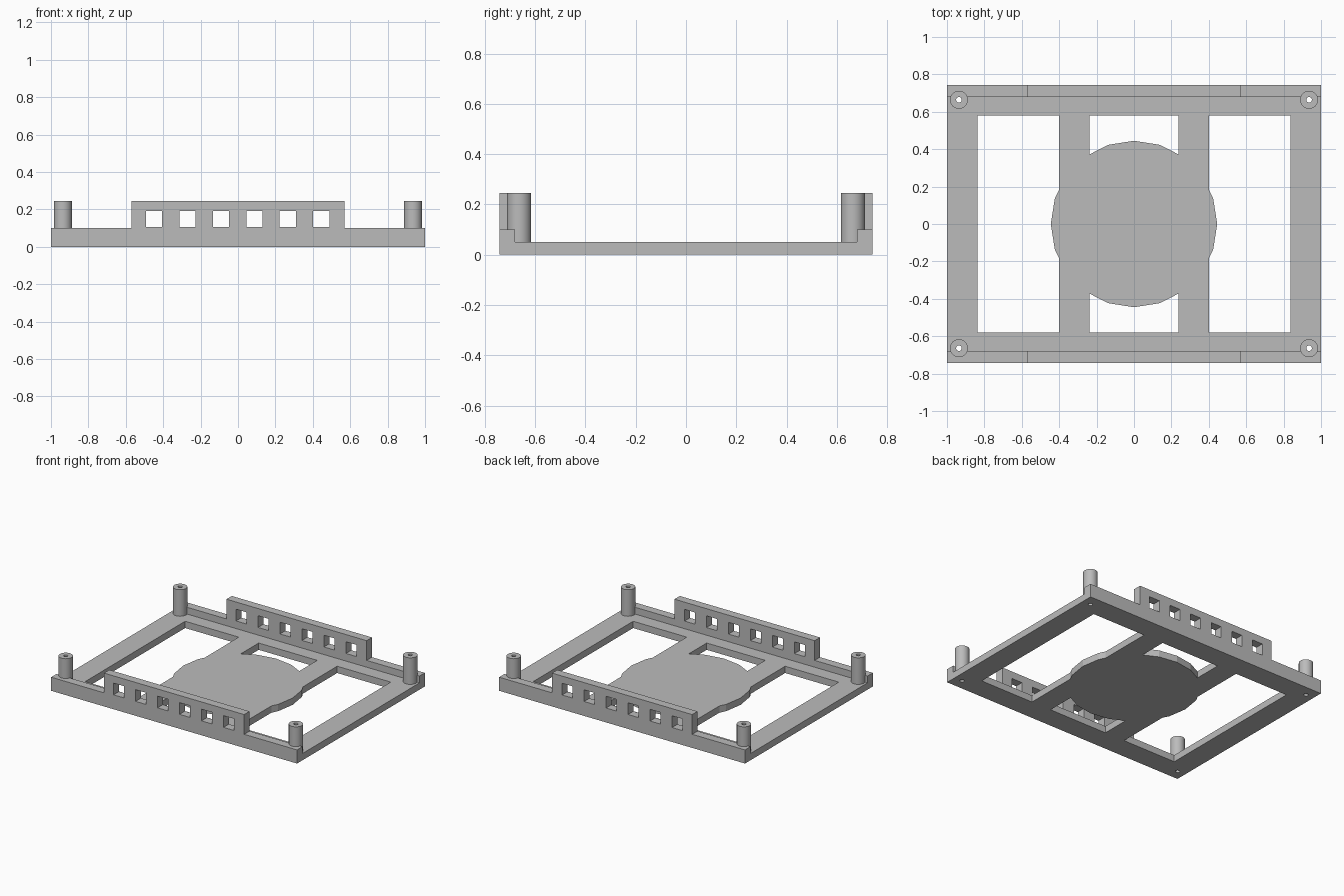
import bpy, bmesh, math
from mathutils import Matrix

cube = bpy.data.objects.get("Cube")
if cube:
    bpy.data.objects.remove(cube, do_unlink=True)

grey = bpy.data.materials.new("plain_grey")
grey.use_nodes = True
grey.diffuse_color = (0.5, 0.5, 0.5, 1)
grey.node_tree.nodes["Principled BSDF"].inputs["Base Color"].default_value = (0.5, 0.5, 0.5, 1)

PLATE, RIDGE, TOP = 0.05, 0.10, 0.245     # heights
HALF_Y, RIDGE_IN = 0.742, 0.68            # outer edge and inner ridge face
DISC_R, STEP = 0.445, math.radians(18)    # 20-sided centre disc
POST_X, POST_Y = 0.936, 0.664


def rect(x0, x1, y0, y1):
    return [(x0, y0), (x1, y0), (x1, y1), (x0, y1)]


def circle(cx, cy, r, n=32):
    return [(cx + r * math.cos(2 * math.pi * i / n),
             cy + r * math.sin(2 * math.pi * i / n)) for i in range(n)]


def slab(name, loops, thickness, matrix):
    """Extrude an outline with holes, centred on its own plane."""
    curve = bpy.data.curves.new(name, 'CURVE')
    curve.dimensions = '2D'
    curve.fill_mode = 'BOTH'
    curve.extrude = thickness / 2
    for loop in loops:
        spline = curve.splines.new('POLY')
        spline.points.add(len(loop) - 1)
        for point, (x, y) in zip(spline.points, loop):
            point.co = (x, y, 0, 1)
        spline.use_cyclic_u = True
    temp = bpy.data.objects.new(name + "_outline", curve)
    bpy.context.collection.objects.link(temp)
    graph = bpy.context.evaluated_depsgraph_get()
    mesh = bpy.data.meshes.new_from_object(temp.evaluated_get(graph))
    bpy.data.objects.remove(temp, do_unlink=True)
    bpy.data.curves.remove(curve)

    bm = bmesh.new()
    bm.from_mesh(mesh)
    bmesh.ops.remove_doubles(bm, verts=bm.verts, dist=1e-5)
    bm.transform(matrix)
    bmesh.ops.recalc_face_normals(bm, faces=bm.faces)
    for face in bm.faces:
        face.smooth = False
        face.material_index = 0
    bm.to_mesh(mesh)
    bm.free()
    mesh.materials.clear()
    mesh.materials.append(grey)
    mesh.name = name
    obj = bpy.data.objects.new(name, mesh)
    bpy.context.collection.objects.link(obj)
    return obj


# Base plate: frame, two struts and the centre disc as one cut-out sheet
disc = [(DISC_R * math.cos(i * STEP), DISC_R * math.sin(i * STEP)) for i in range(-1, 2)]
side_opening = (rect(0.40, 0.836, -0.58, 0.58) + [(0.40, 0.183)]
                + disc[::-1] + [(0.40, -0.183)])
end_opening = ([(0.238, 0.58), (-0.238, 0.58), (-0.238, 0.372)]
               + [(-y, x) for x, y in disc[::-1]] + [(0.238, 0.372)])
loops = [rect(-1, 1, -HALF_Y, HALF_Y)]
for s in (-1, 1):
    loops.append([(s * x, y) for x, y in side_opening])
    loops.append([(x, s * y) for x, y in end_opening])
    for t in (-1, 1):
        loops.append(circle(s * POST_X, t * POST_Y, 0.015, 16))
slab("base_plate", loops, PLATE, Matrix.Translation((0, 0, PLATE / 2)))

# Ridges with the raised, windowed walls
wall = [(-1, PLATE), (1, PLATE), (1, RIDGE), (0.57, RIDGE), (0.57, TOP),
        (-0.57, TOP), (-0.57, RIDGE), (-1, RIDGE)]
windows = []
for i in range(6):
    cx = -0.449 + i * 0.1788
    windows.append(rect(cx - 0.043, cx + 0.043, 0.106, 0.192))
for name, s in (("front_wall", -1), ("back_wall", 1)):
    place = (Matrix.Translation((0, s * (HALF_Y + RIDGE_IN) / 2, 0))
             @ Matrix.Rotation(math.pi / 2, 4, 'X'))
    slab(name, [wall] + windows, HALF_Y - RIDGE_IN, place)

# Hollow corner posts
for y_name, t in (("front", -1), ("back", 1)):
    for x_name, s in (("right", -1), ("left", 1)):
        post = slab(f"{y_name}_{x_name}_post",
                    [circle(0, 0, 0.048), circle(0, 0, 0.015, 16)], TOP - PLATE,
                    Matrix.Translation((s * POST_X, t * POST_Y, (TOP + PLATE) / 2)))
        bpy.ops.object.select_all(action='DESELECT')
        post.select_set(True)
        bpy.context.view_layer.objects.active = post
        bpy.ops.object.shade_smooth_by_angle()
